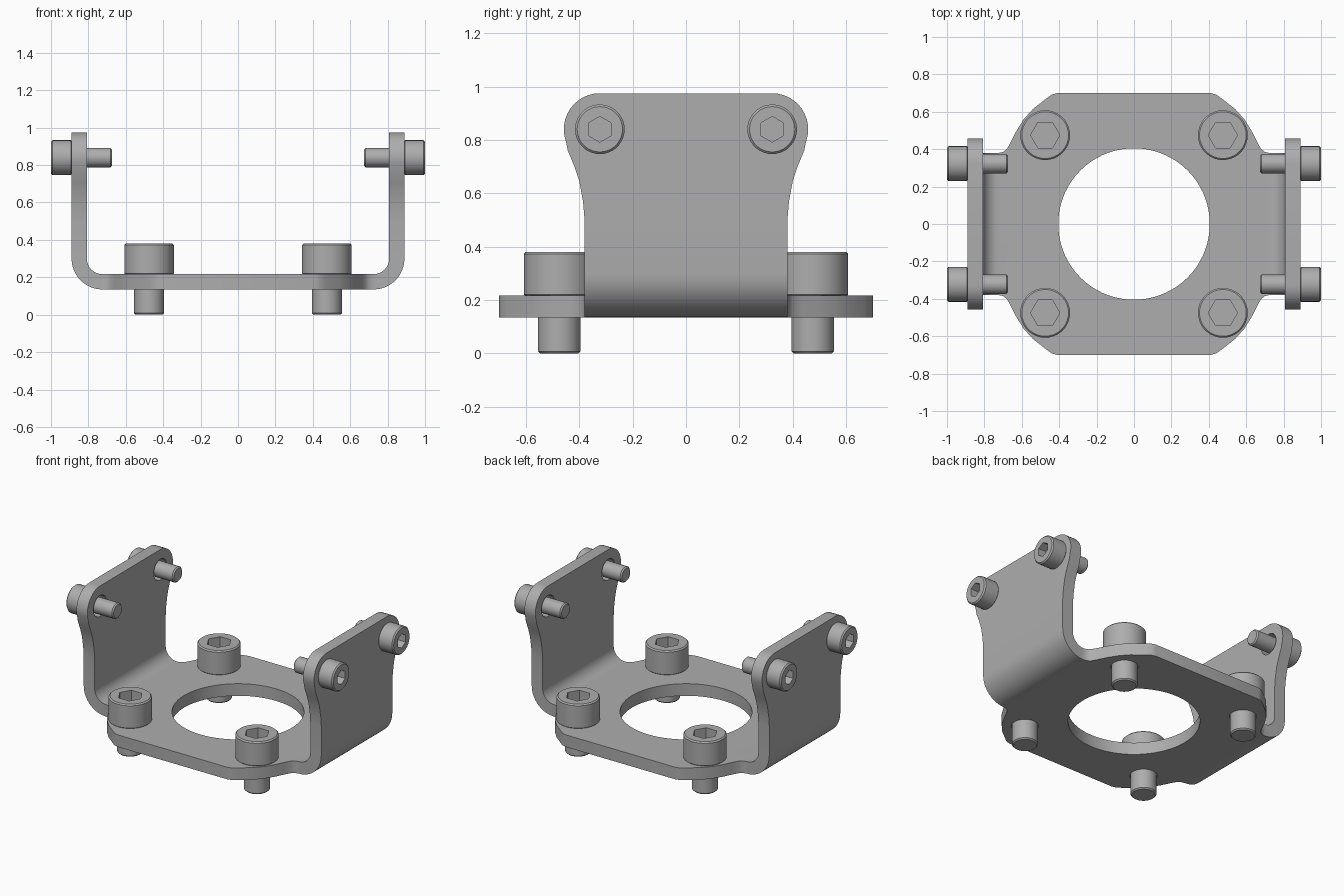
import bpy, bmesh
from math import cos, sin, pi
from mathutils import Matrix, Vector

cube = bpy.data.objects.get("Cube")
if cube:
    bpy.data.objects.remove(cube, do_unlink=True)

steel = bpy.data.materials.new("grey_steel")
steel.use_nodes = True
GREY = (0.42, 0.42, 0.42, 1)
steel.diffuse_color = GREY
steel.node_tree.nodes["Principled BSDF"].inputs["Base Color"].default_value = GREY

# Sheet dimensions: underside, top, bend centre, strip half width
Z0, Z1, BEND_X, BEND_Z, HALF = 0.135, 0.217, 0.725, 0.30, 0.38
INNER, OUTER = BEND_Z - Z1, BEND_Z - Z0


def make_object(name, bm):
    bmesh.ops.recalc_face_normals(bm, faces=bm.faces)
    mesh = bpy.data.meshes.new(name)
    bm.to_mesh(mesh)
    bm.free()
    mesh.materials.append(steel)
    obj = bpy.data.objects.new(name, mesh)
    bpy.context.collection.objects.link(obj)
    return obj


def smooth(obj):
    bpy.ops.object.select_all(action="DESELECT")
    obj.select_set(True)
    bpy.context.view_layer.objects.active = obj
    bpy.ops.object.shade_smooth_by_angle(angle=pi / 6)


def arc(cx, cy, r, a0, a1, n):
    steps = [a0 + (a1 - a0) * i / n for i in range(n + 1)]
    return [(cx + r * cos(a), cy + r * sin(a)) for a in steps]


def prism(bm, points, place, low, high):
    """Extrude a 2D outline from low to high; place maps (u, v, w) to xyz."""
    a = [bm.verts.new(place(u, v, low)) for u, v in points]
    b = [bm.verts.new(place(u, v, high)) for u, v in points]
    bm.faces.new(a)
    bm.faces.new(b[::-1])
    for i in range(len(a)):
        j = (i + 1) % len(a)
        bm.faces.new((a[i], a[j], b[j], b[i]))


# --- Bracket: flat base, two bends and two upright flanges ---
bm = bmesh.new()
quarter = [(0.725, HALF), (0.70, 0.385), (0.68, 0.40), (0.66, 0.435), (0.63, 0.495),
           (0.59, 0.56), (0.54, 0.615), (0.47, 0.67), (0.44, 0.692), (0.41, 0.70)]
half = quarter + [(-x, y) for x, y in reversed(quarter)]
base = half + [(-x, -y) for x, y in half]
prism(bm, base, lambda u, v, w: (u, v, w), Z0, Z1)

bend = arc(BEND_X, BEND_Z, OUTER, -pi / 2, 0, 10) + arc(BEND_X, BEND_Z, INNER, 0, -pi / 2, 10)
edge = [(HALF, BEND_Z), (HALF, 0.50), (0.386, 0.57), (0.40, 0.645), (0.42, 0.705), (0.443, 0.76)]
edge += arc(0.323, 0.84, 0.135, -0.35, pi / 2, 12)
flange = edge + [(-y, z) for y, z in reversed(edge)]
for side in (1, -1):
    prism(bm, bend, lambda u, v, w: (side * u, w, v), -HALF, HALF)
    prism(bm, flange, lambda u, v, w: (side * w, u, v), BEND_X + INNER, BEND_X + OUTER)

# Open the hidden joints and weld the sections into one sheet
joints = []
for f in bm.faces:
    c, n = f.calc_center_median(), f.normal
    f.normal_update()
    n = f.normal
    at_base = abs(abs(c.x) - BEND_X) < 1e-4 and abs(n.x) > 0.99
    at_flange = abs(c.z - BEND_Z) < 1e-4 and abs(n.z) > 0.99
    if at_base or at_flange:
        joints.append(f)
bmesh.ops.delete(bm, geom=joints, context="FACES")
bmesh.ops.remove_doubles(bm, verts=bm.verts, dist=1e-4)
bracket = make_object("bracket", bm)

# Large opening and screw holes
bm = bmesh.new()


def hole(radius, depth, matrix, segments=32):
    bmesh.ops.create_cone(bm, cap_ends=True, segments=segments, radius1=radius,
                          radius2=radius, depth=depth, matrix=matrix)


BASE_SCREW, SIDE_Y, SIDE_Z = 0.475, 0.323, 0.84
hole(0.405, 0.3, Matrix.Translation((0, 0, 0.17)), 72)
for sx in (1, -1):
    for sy in (1, -1):
        hole(0.084, 0.3, Matrix.Translation((sx * BASE_SCREW, sy * BASE_SCREW, 0.17)))
        hole(0.07, 0.3, Matrix.Translation((sx * 0.85, sy * SIDE_Y, SIDE_Z))
             @ Matrix.Rotation(pi / 2, 4, "Y"))
cutter = make_object("hole_cutter", bm)
cutter.hide_render = True
cut = bracket.modifiers.new("holes", "BOOLEAN")
cut.operation, cut.solver, cut.object = "DIFFERENCE", "EXACT", cutter
bpy.context.view_layer.objects.active = bracket
bpy.ops.object.modifier_apply(modifier="holes")
bpy.data.objects.remove(cutter, do_unlink=True)
smooth(bracket)


# --- Socket head screws ---
def screw(name, head_r, head_h, shaft_r, shaft_l, hex_r, hex_depth, matrix):
    """Axis along local z, head resting on z = 0."""
    bm = bmesh.new()
    c = 0.008
    profile = [(shaft_r - c, -shaft_l), (shaft_r, c - shaft_l), (shaft_r, 0),
               (head_r - c / 2, 0), (head_r, c / 2), (head_r, head_h - c), (head_r - c, head_h)]

    def ring(r, z, n):
        return [bm.verts.new((r * cos(2 * pi * i / n), r * sin(2 * pi * i / n), z))
                for i in range(n)]

    def skin(a, b):
        n = len(a)
        for i in range(n):
            j = (i + 1) % n
            bm.faces.new((a[i], a[j], b[j], b[i]))

    rings = [ring(r, z, 36) for r, z in profile]
    for a, b in zip(rings, rings[1:]):
        skin(a, b)
    bm.faces.new(rings[0][::-1])
    # Hexagonal socket and the flat face around it
    rim, floor = ring(hex_r, head_h, 6), ring(hex_r, head_h - hex_depth, 6)
    skin(rim, floor)
    bm.faces.new(floor)
    top = rings[-1]
    for k in range(6):
        k2 = (k + 1) % 6
        outer = [top[(6 * k + i) % 36] for i in range(7)]
        bm.faces.new(outer + [rim[k2], rim[k]])
    bm.transform(matrix)
    smooth(make_object(name, bm))


for sx, xname in ((1, "left"), (-1, "right")):
    for sy, yname in ((-1, "front"), (1, "back")):
        screw(f"base_screw_{yname}_{xname}", 0.133, 0.163, 0.08, Z1, 0.078, 0.08,
              Matrix.Translation(Vector((sx * BASE_SCREW, sy * BASE_SCREW, Z1))))
        screw(f"side_screw_{yname}_{xname}", 0.093, 0.11, 0.052, 0.215, 0.048, 0.055,
              Matrix.Translation((sx * 0.89, sy * SIDE_Y, SIDE_Z))
              @ Matrix.Rotation(sx * pi / 2, 4, "Y"))
